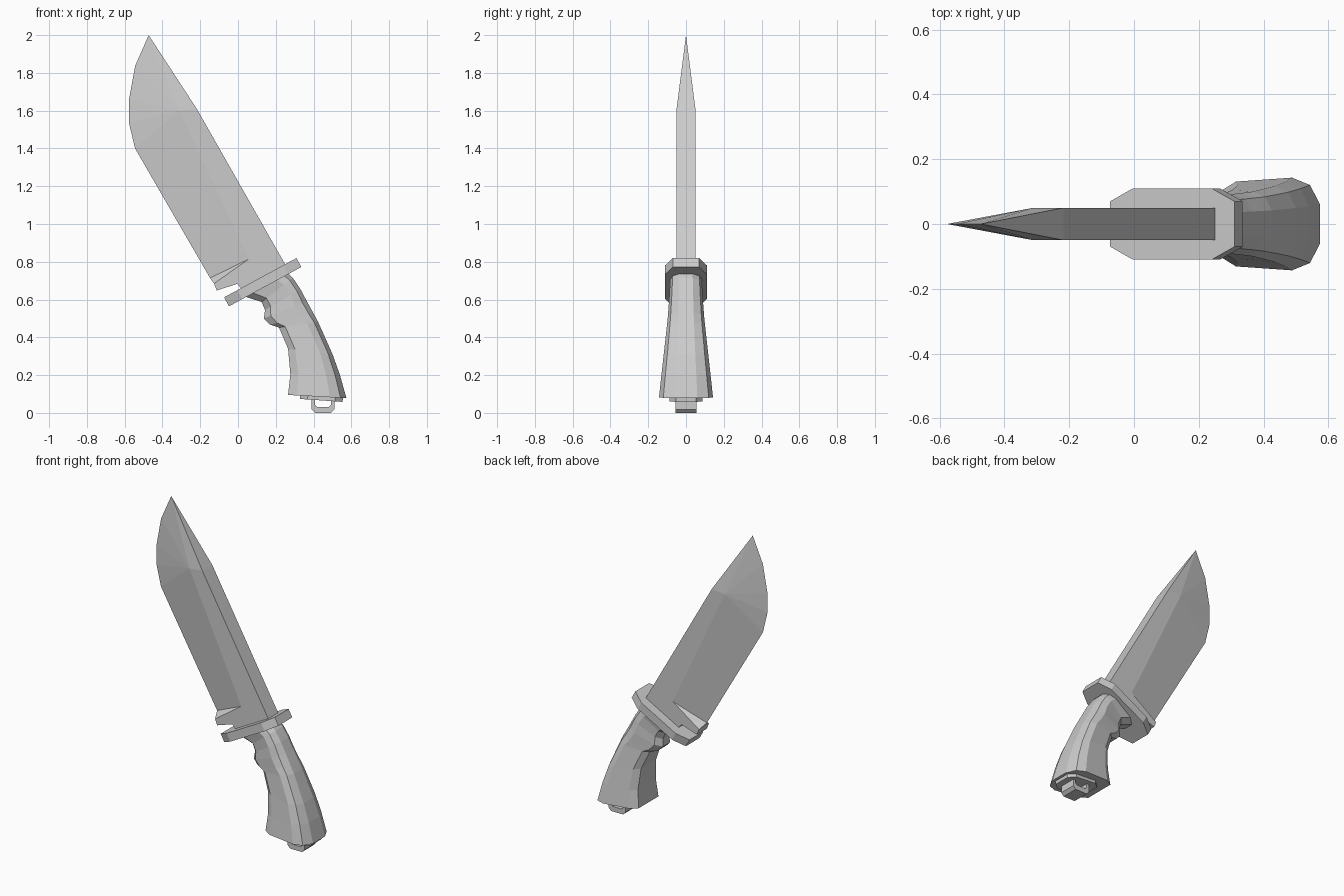
import bpy, bmesh
from math import radians
from mathutils import Vector, Matrix

cube = bpy.data.objects.get("Cube")
if cube:
    bpy.data.objects.remove(cube, do_unlink=True)

grey = bpy.data.materials.new("plain grey")
grey.use_nodes = True
grey.diffuse_color = (0.6, 0.6, 0.6, 1)
grey.node_tree.nodes["Principled BSDF"].inputs["Base Color"].default_value = (0.6, 0.6, 0.6, 1)


def finish(name, bm):
    bmesh.ops.remove_doubles(bm, verts=bm.verts, dist=0.0001)
    bmesh.ops.recalc_face_normals(bm, faces=bm.faces)
    mesh = bpy.data.meshes.new(name)
    bm.to_mesh(mesh)
    bm.free()
    mesh.materials.append(grey)
    obj = bpy.data.objects.new(name, mesh)
    bpy.context.collection.objects.link(obj)
    return obj


def prism(name, outline, direction, matrix=Matrix()):
    """Extrude a planar outline along a direction, then place it."""
    bm = bmesh.new()
    face = bm.faces.new([bm.verts.new(p) for p in outline])
    ext = bmesh.ops.extrude_face_region(bm, geom=[face], use_keep_orig=True)
    moved = [v for v in ext["geom"] if isinstance(v, bmesh.types.BMVert)]
    bmesh.ops.translate(bm, verts=moved, vec=direction)
    bmesh.ops.transform(bm, matrix=matrix, verts=bm.verts)
    return finish(name, bm)


def octagon(length, width, cut_l, cut_w, z):
    corners = []
    for sx, sy in ((1, 1), (-1, 1), (-1, -1), (1, -1)):
        pair = [(sx * length, sy * (width - cut_w), z), (sx * (length - cut_l), sy * width, z)]
        corners += pair if sx * sy > 0 else pair[::-1]
    return corners


# Blade: flat thick spine and ricasso, with a bevel fanning to the edge
T = 0.05
spine_low, spine_bend, tip = (0.262, 0.765), (-0.217, 1.608), (-0.473, 2.0)
ridge_low, ridge_top = (0.058, 0.815), (-0.31, 1.6)
edge = [(-0.148, 0.714), (-0.545, 1.4), (-0.577, 1.534), (-0.577, 1.66), (-0.545, 1.836), tip]
ricasso = [(-0.127, 0.685), (-0.112, 0.648), (-0.005, 0.683), (0.035, 0.64)]

bm = bmesh.new()


def patch(*points):
    bm.faces.new([bm.verts.new((x, y, z)) for (x, z), y in points])


for s in (T, -T):
    patch(*[(p, s) for p in [spine_low, spine_bend, ridge_top, ridge_low] + ricasso])
    patch((ridge_low, s), (ridge_top, s), (edge[1], 0), (edge[0], 0))
    for a, b in zip(edge[1:], edge[2:]):
        patch((ridge_top, s), (a, 0), (b, 0))
    patch((ridge_top, s), (spine_bend, s), (tip, 0))
    patch((ridge_low, s), (edge[0], 0), (ricasso[0], s))
patch((spine_bend, T), (spine_bend, -T), (tip, 0))
patch((edge[0], 0), (ricasso[0], T), (ricasso[0], -T))
border = [spine_bend, spine_low] + ricasso[::-1]
for a, b in zip(border, border[1:]):
    patch((a, T), (a, -T), (b, -T), (b, T))
finish("blade", bm)

# Guard: tilted plate with clipped corners
tilt = Matrix.Translation((0.131, 0, 0.692)) @ Matrix.Rotation(radians(-28.5), 4, 'Y')
prism("guard", octagon(0.218, 0.11, 0.08, 0.04, -0.027), (0, 0, 0.054), tilt)

# Handle: rings given as back point, front point, half width, nose width
rings = [
    ((0.255, 0.75), (0.04, 0.615), 0.085, 0.35),
    ((0.29, 0.715), (0.125, 0.587), 0.085, 0.35),
    ((0.33, 0.656), (0.143, 0.545), 0.088, 0.35),
    ((0.365, 0.59), (0.137, 0.5), 0.092, 0.4),
    ((0.398, 0.53), (0.17, 0.467), 0.096, 0.45),
    ((0.425, 0.48), (0.217, 0.452), 0.1, 0.55),
    ((0.5, 0.312), (0.265, 0.34), 0.117, 0.65),
    ((0.54, 0.2), (0.277, 0.205), 0.13, 0.7),
    ((0.574, 0.078), (0.265, 0.095), 0.143, 0.7),
]
bm = bmesh.new()
loops = []
for back, front, w, nose in rings:
    b, f = Vector((back[0], 0, back[1])), Vector((front[0], 0, front[1]))
    side = [(0, 0.42), (0.1, 0.84), (0.28, 1), (0.84, 0.6 + nose * 0.45), (1, nose)]
    ring = [(t, k) for t, k in side] + [(t, -k) for t, k in side[::-1]]
    loops.append([bm.verts.new(b.lerp(f, t) + Vector((0, k * w, 0))) for t, k in ring])
for la, lb in zip(loops, loops[1:]):
    for i in range(len(la)):
        j = (i + 1) % len(la)
        bm.faces.new((la[i], la[j], lb[j], lb[i]))
bm.faces.new(loops[0])
bm.faces.new(loops[-1])
finish("handle", bm)

# Pommel cap under the handle
cap_place = Matrix.Translation((0.442, 0, 0.078)) @ Matrix.Rotation(radians(4), 4, 'Y')
prism("pommel_cap", octagon(0.113, 0.088, 0.04, 0.035, -0.012), (0, 0, 0.03), cap_place)

# Lanyard loop: half outline mirrored about its middle
half = [(0.06, 0.075), (0.06, 0.018), (0.042, 0)]
hole = [(0.03, 0.032), (0.042, 0.042), (0.042, 0.075)]
outer = half + [(-x, z) for x, z in half[::-1]]
inner = [(-x, z) for x, z in hole[::-1]] + hole
prism("lanyard_loop", [(0.45 + x, -0.055, z) for x, z in outer + inner], (0, 0.11, 0))
